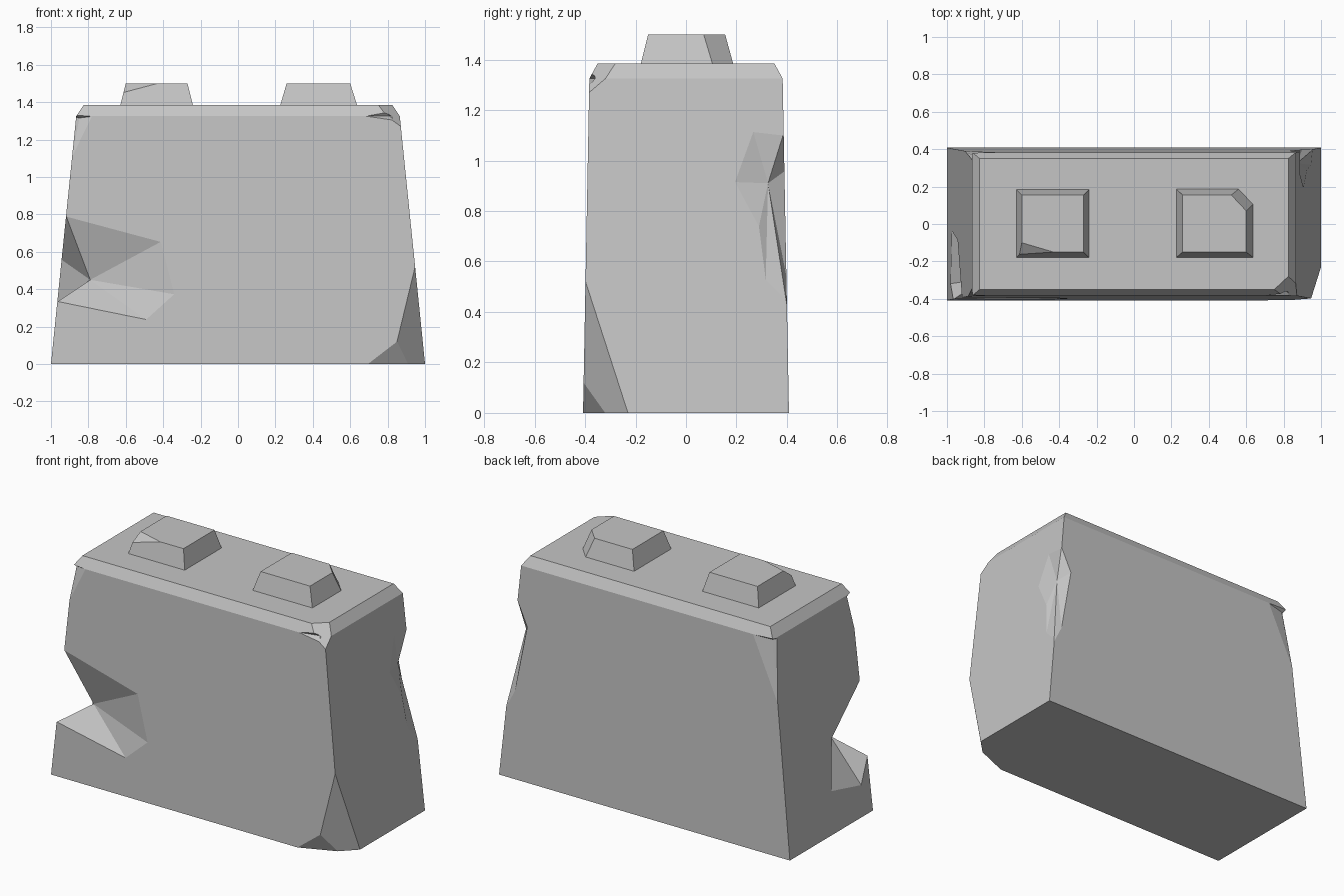
import bpy
import bmesh
from mathutils import Vector

old = bpy.data.objects.get("Cube")
if old:
    bpy.data.objects.remove(old, do_unlink=True)

# Single stone colour
GREY = (0.56, 0.56, 0.56, 1)
stone = bpy.data.materials.new("stone_grey")
stone.use_nodes = True
stone.diffuse_color = GREY
bsdf = next(n for n in stone.node_tree.nodes if n.type == "BSDF_PRINCIPLED")
bsdf.inputs["Base Color"].default_value = GREY
bsdf.inputs["Roughness"].default_value = 0.9


def finish(bm, name):
    bmesh.ops.recalc_face_normals(bm, faces=bm.faces)
    mesh = bpy.data.meshes.new(name)
    bm.to_mesh(mesh)
    bm.free()
    mesh.materials.append(stone)
    obj = bpy.data.objects.new(name, mesh)
    bpy.context.collection.objects.link(obj)
    return obj


def tapered_block(levels):
    """Stack of rectangles (x0, x1, y0, y1, z) joined into a closed block."""
    bm = bmesh.new()
    rings = []
    for x0, x1, y0, y1, z in levels:
        corners = ((x0, y0), (x1, y0), (x1, y1), (x0, y1))
        rings.append([bm.verts.new((x, y, z)) for x, y in corners])
    for low, high in zip(rings, rings[1:]):
        for i in range(4):
            j = (i + 1) % 4
            bm.faces.new((low[i], low[j], high[j], high[i]))
    bm.faces.new(rings[0][::-1])
    bm.faces.new(rings[-1])
    return bm


def slice_corner(bm, a, b, c):
    """Cut away what lies beyond the plane through three points."""
    a, b, c = Vector(a), Vector(b), Vector(c)
    normal = (b - a).cross(c - a).normalized()
    centre = sum((v.co for v in bm.verts), Vector()) / len(bm.verts)
    if normal.dot(a - centre) < 0:
        normal.negate()
    geom = bm.verts[:] + bm.edges[:] + bm.faces[:]
    cut = bmesh.ops.bisect_plane(bm, geom=geom, plane_co=a, plane_no=normal,
                                 clear_outer=True)["geom_cut"]
    edges = [e for e in cut if isinstance(e, bmesh.types.BMEdge)]
    bmesh.ops.edgeloop_fill(bm, edges=edges)


# Points lying just outside the tapered walls of the block
def wall_x(z):
    return 1.004 - 0.102 * z


def wall_y(z):
    return 0.412 - 0.019 * z


def on_side(s, y, z):
    return (s * wall_x(z), y, z)


def on_face(s, x, z):
    return (x, s * wall_y(z), z)


def on_corner(sx, sy, z):
    return (sx * wall_x(z), sy * wall_y(z), z)


def chip(target, outline, inner, outer):
    """Break a piece out: the outline runs on the wall, inner is the deepest point."""
    bm = bmesh.new()
    loop = [bm.verts.new(p) for p in outline]
    tips = [bm.verts.new(inner), bm.verts.new(outer)]
    for i, v in enumerate(loop):
        for tip in tips:
            bm.faces.new((v, loop[(i + 1) % len(loop)], tip))
    cutter = finish(bm, "chip_cutter")
    cutter.hide_render = True
    mod = target.modifiers.new("chip", "BOOLEAN")
    mod.operation = "DIFFERENCE"
    mod.solver = "EXACT"
    mod.object = cutter
    bpy.context.view_layer.objects.active = target
    bpy.ops.object.modifier_apply(modifier=mod.name)
    bpy.data.objects.remove(cutter, do_unlink=True)


# Main block with bevelled top and sliced corners
bm = tapered_block([(-1, 1, -0.408, 0.408, 0),
                    (-0.865, 0.865, -0.383, 0.383, 1.325),
                    (-0.825, 0.825, -0.35, 0.35, 1.385)])
slice_corner(bm, (0.945, -0.40, 0.52), (1, -0.23, 0), (0.85, -0.406, 0.12))
slice_corner(bm, (0.85, -0.406, 0.12), (0.695, -0.408, 0), (0.91, -0.32, 0))
slice_corner(bm, (0.75, -0.35, 1.385), (0.825, -0.28, 1.385), (0.87, -0.384, 1.27))
block = finish(bm, "stone_block")

# Large break on the lower front corner
chip(block,
     [on_corner(-1, -1, 0.80), on_face(-1, -0.40, 0.66), on_face(-1, -0.325, 0.37),
      on_face(-1, -0.48, 0.23), on_corner(-1, -1, 0.33), on_side(-1, -0.32, 0.18),
      on_side(-1, -0.03, 0.25), on_side(-1, -0.08, 0.56)],
     (-0.79, -0.29, 0.45), (-1.4, -0.8, 0.45))

# Long shallow break on the rear corner
chip(block,
     [on_corner(1, 1, 1.12), on_side(1, 0.26, 1.135), on_side(1, 0.18, 0.915),
      on_side(1, 0.285, 0.72), on_side(1, 0.315, 0.485), on_corner(1, 1, 0.395),
      on_face(1, 0.90, 0.52), on_face(1, 0.815, 0.96)],
     (0.872, 0.325, 0.91), (1.3, 0.8, 0.8))

# Worn upper corners on one end, with a small lip above
for sy, reach, foot in ((1, -0.71, 0.88), (-1, -0.77, 1.07)):
    chip(block,
         [on_face(sy, reach, 1.325), on_corner(-1, sy, 1.335),
          on_side(-1, sy * 0.34, 1.32), on_corner(-1, sy, foot)],
         (-0.848, sy * 0.36, 1.315), (-1.2, sy * 0.7, 1.2))

# Splinter missing beside the sliced top corner
chip(block,
     [on_face(-1, 0.67, 1.325), (0.79, -0.385, 1.36), (0.86, -0.385, 1.325),
      on_face(-1, 0.84, 1.30)],
     (0.81, -0.352, 1.325), (0.85, -0.6, 1.32))

# Two studs on top, each with one broken corner
bm = tapered_block([(-0.63, -0.24, -0.18, 0.185, 1.38),
                    (-0.60, -0.27, -0.15, 0.155, 1.5)])
slice_corner(bm, (-0.60, -0.10, 1.5), (-0.43, -0.15, 1.5), (-0.614, -0.164, 1.45))
finish(bm, "top_stud_right")

bm = tapered_block([(0.225, 0.638, -0.18, 0.188, 1.38),
                    (0.26, 0.60, -0.15, 0.155, 1.5)])
slice_corner(bm, (0.52, 0.155, 1.5), (0.60, 0.07, 1.5), (0.636, 0.105, 1.385))
finish(bm, "top_stud_left")
